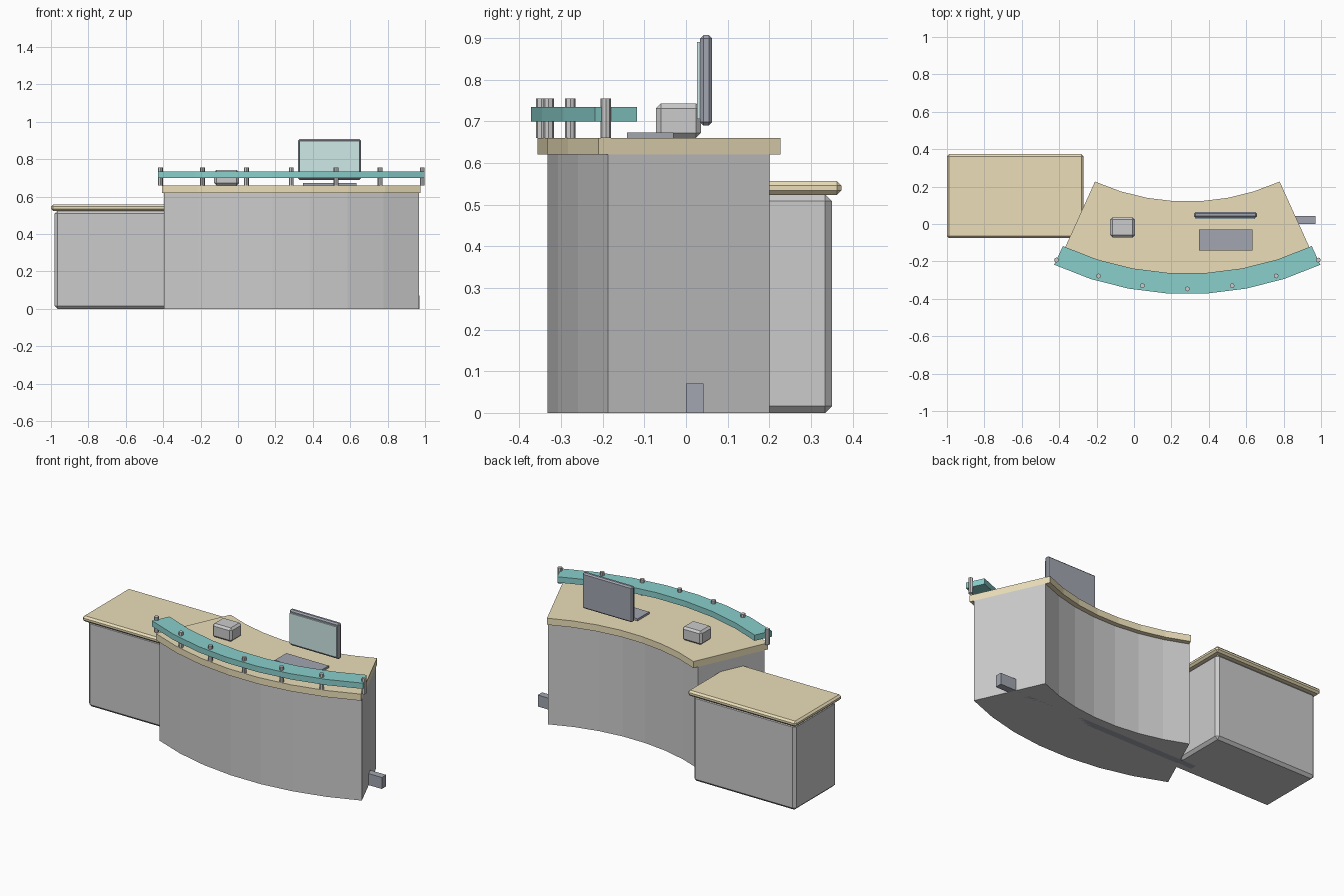
import bpy, bmesh, math
from mathutils import Vector

if "Cube" in bpy.data.objects:
    bpy.data.objects.remove(bpy.data.objects["Cube"])

CX, CY = 0.285, 1.315      # shared centre of all the curved parts


def material(name, rgb):
    m = bpy.data.materials.new(name)
    m.diffuse_color = (*rgb, 1)
    m.use_nodes = True
    m.node_tree.nodes["Principled BSDF"].inputs["Base Color"].default_value = m.diffuse_color
    return m


WOOD = material("wood", (0.83, 0.73, 0.48))
TEAL = material("teal_glass", (0.25, 0.62, 0.60))
DARK = material("dark_plastic", (0.36, 0.38, 0.44))
SCREEN = material("screen_glass", (0.62, 0.82, 0.80))


def finish(name, bm, mat=None):
    bmesh.ops.recalc_face_normals(bm, faces=bm.faces)
    mesh = bpy.data.meshes.new(name)
    bm.to_mesh(mesh)
    bm.free()
    if mat:
        mesh.materials.append(mat)
    ob = bpy.data.objects.new(name, mesh)
    bpy.context.collection.objects.link(ob)
    return ob


def on_arc(radius, degrees):
    a = math.radians(degrees)
    return CX + radius * math.sin(a), CY - radius * math.cos(a)


def arc_slab(name, r_in, r_out, half, z0, z1, mat=None, steps=7):
    """Extruded ring sector, bulging towards the front."""
    angles = [-half + 2 * half * i / steps for i in range(steps + 1)]
    outline = [on_arc(r_out, a) for a in angles] + [on_arc(r_in, a) for a in reversed(angles)]
    bm = bmesh.new()
    base = bm.faces.new([bm.verts.new((x, y, z0)) for x, y in outline])
    top = bmesh.ops.extrude_face_region(bm, geom=[base], use_keep_orig=True)["geom"]
    bmesh.ops.translate(bm, vec=(0, 0, z1 - z0),
                        verts=[v for v in top if isinstance(v, bmesh.types.BMVert)])
    return finish(name, bm, mat)


def box(name, lo, hi, mat=None, chamfer=0):
    lo, hi = Vector(lo), Vector(hi)
    bm = bmesh.new()
    bmesh.ops.create_cube(bm, size=1)
    bmesh.ops.scale(bm, vec=hi - lo, verts=bm.verts)
    bmesh.ops.translate(bm, vec=(lo + hi) / 2, verts=bm.verts)
    if chamfer:
        bmesh.ops.bevel(bm, geom=bm.edges[:], offset=chamfer, segments=1,
                        affect='EDGES', clamp_overlap=True)
    return finish(name, bm, mat)


# Curved main counter
arc_slab("counter_body", 1.224, 1.65, 24.4, 0, 0.62)
arc_slab("counter_top", 1.195, 1.675, 24.4, 0.62, 0.66, WOOD)

# Raised curved shelf on a row of posts
arc_slab("raised_shelf", 1.58, 1.69, 24.9, 0.70, 0.735, TEAL)
for i in range(7):
    x, y = on_arc(1.662, -24.9 + 8.3 * i)
    bm = bmesh.new()
    bmesh.ops.create_cone(bm, cap_ends=True, segments=8, radius1=0.013, radius2=0.013, depth=0.095)
    bmesh.ops.translate(bm, vec=(x, y, 0.7075), verts=bm.verts)
    finish(f"shelf_post_{i + 1}", bm)

# Lower side desk
box("side_desk_body", (-0.98, -0.05, 0), (-0.29, 0.35, 0.525), None, 0.016)
box("side_desk_top", (-1.0, -0.075, 0.523), (-0.27, 0.373, 0.557), WOOD, 0.011)

# Equipment on the counter
box("monitor_case", (0.32, 0.034, 0.69), (0.657, 0.063, 0.907), DARK, 0.008)
box("monitor_screen", (0.33, 0.026, 0.705), (0.647, 0.036, 0.891), SCREEN)
box("keyboard", (0.347, -0.142, 0.66), (0.633, -0.03, 0.673), DARK)
box("desk_device", (-0.127, -0.072, 0.66), (0.005, 0.036, 0.743), None, 0.012)

# Cable duct through the base
box("cable_duct", (-0.4, 0, 0), (0.97, 0.042, 0.07), DARK)
